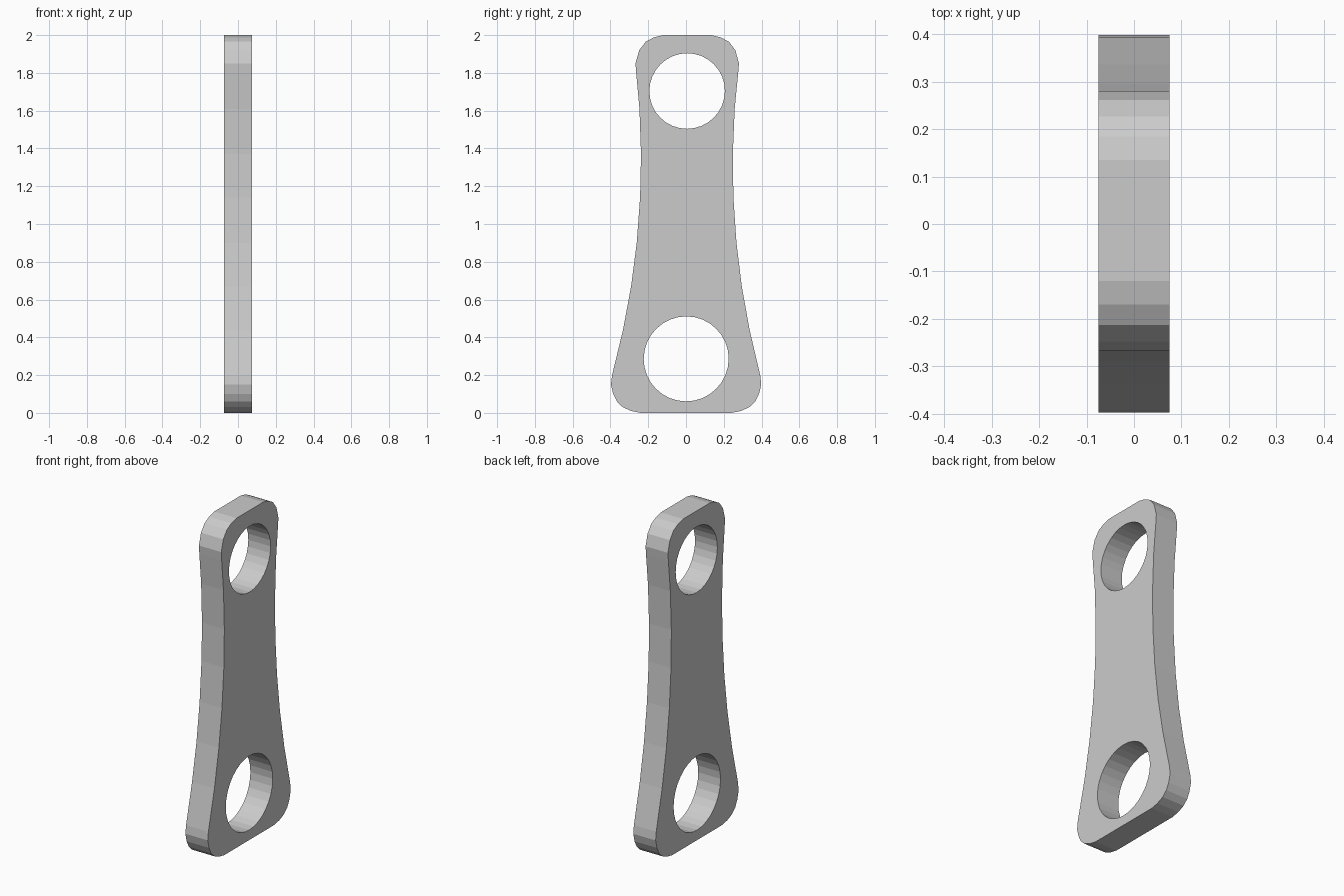
import bpy
import bmesh
from math import cos, sin, tau

cube = bpy.data.objects.get("Cube")
if cube:
    bpy.data.objects.remove(cube)

THICKNESS = 0.15
LEAN = 0.0035  # slight sideways drift with height

grey = bpy.data.materials.new("plain grey")
grey.use_nodes = True
grey.diffuse_color = (0.6, 0.6, 0.6, 1)
grey.node_tree.nodes["Principled BSDF"].inputs["Base Color"].default_value = (0.6, 0.6, 0.6, 1)

# Half outline (half width, height): wide foot, waisted sides, rounded head
half = [
    (0.24, 0), (0.29, 0.01), (0.335, 0.03), (0.366, 0.06), (0.386, 0.1),
    (0.398, 0.15), (0.392, 0.2), (0.335, 0.44), (0.293, 0.67), (0.264, 0.9),
    (0.247, 1.14), (0.243, 1.37), (0.252, 1.61), (0.27, 1.8), (0.274, 1.85),
    (0.2545, 1.92), (0.22, 1.965), (0.177, 1.988), (0.1275, 2),
]
outline = half + [(-w, h) for w, h in reversed(half)]


def circle(height, radius, sides=32):
    return [(radius * cos(tau * i / sides), height + radius * sin(tau * i / sides))
            for i in range(sides)]


def add_loop(bm, points):
    verts = [bm.verts.new((-THICKNESS / 2, y + LEAN * z, z)) for y, z in points]
    return [bm.edges.new((v, verts[i - 1])) for i, v in enumerate(verts)]


# Link plate: outline with two round holes, filled and extruded
bm = bmesh.new()
edges = add_loop(bm, outline)
edges += add_loop(bm, circle(1.704, 0.2))
edges += add_loop(bm, circle(0.286, 0.225))
bmesh.ops.triangle_fill(bm, edges=edges, use_beauty=True, use_dissolve=False)
bmesh.ops.recalc_face_normals(bm, faces=bm.faces)
result = bmesh.ops.extrude_face_region(bm, geom=bm.faces[:], use_keep_orig=True)
moved = [v for v in result["geom"] if isinstance(v, bmesh.types.BMVert)]
bmesh.ops.translate(bm, verts=moved, vec=(THICKNESS, 0, 0))
bmesh.ops.recalc_face_normals(bm, faces=bm.faces)

mesh = bpy.data.meshes.new("link_plate")
bm.to_mesh(mesh)
bm.free()
mesh.materials.append(grey)
bpy.context.collection.objects.link(bpy.data.objects.new("link_plate", mesh))
